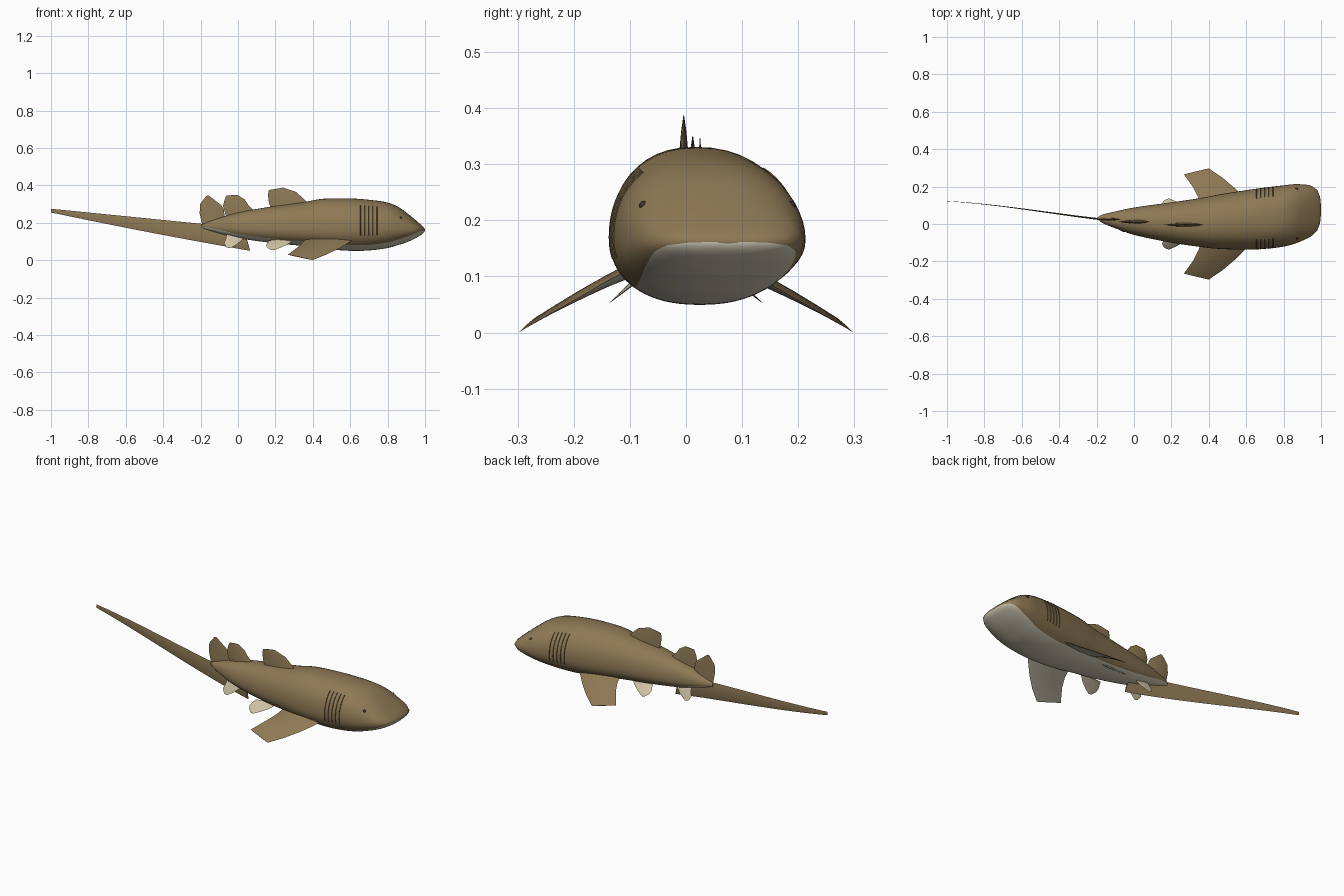
import bpy, bmesh, math
from mathutils import Vector

if "Cube" in bpy.data.objects:
    bpy.data.objects.remove(bpy.data.objects["Cube"])


def material(name, rgb):
    m = bpy.data.materials.new(name)
    m.diffuse_color = (*rgb, 1)
    m.use_nodes = True
    m.node_tree.nodes["Principled BSDF"].inputs["Base Color"].default_value = m.diffuse_color
    return m


BROWN = material("brown skin", (0.27, 0.19, 0.09))
BELLY = material("pale belly", (0.62, 0.58, 0.46))
CREAM = material("cream fin", (0.62, 0.54, 0.37))
DARK = material("dark brown slit", (0.12, 0.085, 0.04))
BLACK = material("dark eye", (0.04, 0.03, 0.02))

# Body stations: x, centre y, half width, top z, widest z, bottom z, belly edge angle
STATIONS = [
    (-0.195, 0.030, 0.006, 0.190, 0.182, 0.174, 10),
    (-0.170, 0.028, 0.022, 0.202, 0.180, 0.164, 15),
    (-0.100, 0.022, 0.045, 0.226, 0.178, 0.143, 25),
    (0.000, 0.015, 0.073, 0.255, 0.172, 0.118, 35),
    (0.200, 0.008, 0.108, 0.290, 0.168, 0.090, 42),
    (0.350, 0.008, 0.130, 0.310, 0.168, 0.076, 44),
    (0.450, 0.012, 0.145, 0.328, 0.168, 0.062, 45),
    (0.600, 0.022, 0.159, 0.330, 0.168, 0.050, 46),
    (0.700, 0.031, 0.164, 0.323, 0.168, 0.052, 46),
    (0.800, 0.043, 0.164, 0.308, 0.167, 0.065, 43),
    (0.860, 0.054, 0.159, 0.283, 0.165, 0.082, 38),
    (0.910, 0.063, 0.148, 0.247, 0.164, 0.099, 31),
    (0.950, 0.070, 0.134, 0.214, 0.163, 0.118, 22),
    (0.980, 0.074, 0.108, 0.188, 0.162, 0.136, 12),
    (0.995, 0.075, 0.070, 0.174, 0.162, 0.149, 6),
    (1.000, 0.075, 0.020, 0.165, 0.162, 0.159, 3),
]


def station(x):
    """Smoothly interpolated body station at x."""
    n = len(STATIONS)
    i = max(k for k in range(n - 1) if STATIONS[k][0] <= x or k == 0)
    a, b = STATIONS[i], STATIONS[i + 1]
    h = b[0] - a[0]
    t = (x - a[0]) / h

    def slope(k, c):
        p, q = STATIONS[max(k - 1, 0)], STATIONS[min(k + 1, n - 1)]
        return (q[c] - p[c]) / (q[0] - p[0])

    out = []
    for c in range(1, 7):
        if b[0] > 0.96:                       # plain blend at the blunt snout
            out.append(a[c] + (b[c] - a[c]) * t)
        else:
            out.append((2*t**3 - 3*t*t + 1) * a[c] + (t**3 - 2*t*t + t) * h * slope(i, c)
                       + (3*t*t - 2*t**3) * b[c] + (t**3 - t*t) * h * slope(i + 1, c))
    return out


def skin(x, ang, grow=0.0):
    """Point on the body surface at x and section angle."""
    cy, hw, top, mid, bot, _ = station(x)
    c, s = math.cos(ang), math.sin(ang)
    up = (top - mid) if s > 0 else (mid - bot)
    return Vector((x, cy + (hw + grow) * math.copysign(abs(c) ** 0.88, c),
                   mid + (up + grow) * math.copysign(abs(s) ** 0.92, s)))


def finish(name, bm, mats, angle=40):
    bmesh.ops.recalc_face_normals(bm, faces=bm.faces)
    me = bpy.data.meshes.new(name)
    bm.to_mesh(me)
    bm.free()
    for m in mats:
        me.materials.append(m)
    ob = bpy.data.objects.new(name, me)
    bpy.context.collection.objects.link(ob)
    bpy.ops.object.select_all(action='DESELECT')
    ob.select_set(True)
    bpy.context.view_layer.objects.active = ob
    bpy.ops.object.shade_smooth_by_angle(angle=math.radians(angle))
    return ob


# Body: lofted rings, with one vertex row lying on the belly colour edge
bm = bmesh.new()
xs = []
for a, b in zip(STATIONS, STATIONS[1:]):
    k = max(1, round((b[0] - a[0]) / 0.017))
    xs += [a[0] + (b[0] - a[0]) * j / k for j in range(k)]
xs.append(1.0)
LOW, HIGH = 18, 34
rings = []
for x in xs:
    e = math.radians(station(x)[5])
    angs = [-math.pi + e + (math.pi - 2 * e) * j / LOW for j in range(LOW)]
    angs += [-e + (math.pi + 2 * e) * j / HIGH for j in range(HIGH)]
    rings.append([bm.verts.new(skin(x, t)) for t in angs])
N = LOW + HIGH
for r, q in zip(rings, rings[1:]):
    for j in range(N):
        f = bm.faces.new((r[j], r[(j + 1) % N], q[(j + 1) % N], q[j]))
        f.material_index = 1 if j < LOW else 0
for r in (rings[0], rings[-1]):
    bm.faces.new(r)
finish("body", bm, [BROWN, BELLY], 60)


def fin(name, rows, thick, normal, mats, under=0, segs=8):
    """Lens-section fin: rows of (leading point, trailing point) from root to tip."""
    bm = bmesh.new()
    n = Vector(normal).normalized()
    sides = []
    for sign in (1, -1):
        grid = []
        for i, (a, b) in enumerate(rows):
            a, b = Vector(a), Vector(b)
            t = thick * (1 - 0.9 * i / (len(rows) - 1)) / 2
            grid.append([bm.verts.new(a.lerp(b, j / segs)
                         + n * sign * t * math.sin(math.pi * j / segs) ** 0.7)
                         for j in range(segs + 1)])
        for r, q in zip(grid, grid[1:]):
            for j in range(segs):
                f = bm.faces.new((r[j], r[j + 1], q[j + 1], q[j]))
                f.material_index = under if sign < 0 else 0
        sides.append(grid)
    for k in (0, -1):
        bm.faces.new(sides[0][k] + sides[1][k][::-1])
    bmesh.ops.remove_doubles(bm, verts=bm.verts, dist=0.00005)
    finish(name, bm, mats)


def upright(name, y, rows, thick):
    """Upright fin from (lead x, lead z, trail x, trail z) rows."""
    fin(name, [((a, y, b), (c, y, d)) for a, b, c, d in rows], thick, (0, 1, 0), [BROWN])


# Fins along the back
upright("first_dorsal_fin", -0.004, [(0.40, 0.28, 0.18, 0.26), (0.355, 0.325, 0.165, 0.31),
        (0.31, 0.365, 0.16, 0.35), (0.24, 0.388, 0.165, 0.375)], 0.024)
upright("second_dorsal_fin", 0.012, [(0.10, 0.25, -0.06, 0.22), (0.055, 0.295, -0.08, 0.29),
        (0.035, 0.325, -0.073, 0.32), (-0.005, 0.35, -0.062, 0.345)], 0.022)
upright("tail_upper_fin", 0.025, [(-0.07, 0.21, -0.19, 0.18), (-0.075, 0.27, -0.205, 0.25),
        (-0.09, 0.295, -0.203, 0.30), (-0.158, 0.347, -0.17, 0.343)], 0.016)

# Long blade tail, bending sideways
rows = []
for i in range(17):
    t = i / 16
    xb, xt = 0.065 - 1.065 * t, 0.03 - 1.03 * t
    bow = 0.012 * math.sin(math.pi * t)

    def bend(x):
        u = min(max((0.065 - x) / 1.065, 0), 1)
        return 0.004 + 0.118 * (u * u * (3 - 2 * u) * 0.5 + u * 0.5)
    rows.append(((xb, bend(xb), 0.05 + 0.205 * t - bow * 0.4),
                 (xt, bend(xt), 0.172 + 0.103 * t)))
fin("tail_blade", rows, 0.012, (0.1, 1, 0), [BROWN])

# Paired fins, gill slits and eyes
for s, tag in ((-1, "near"), (1, "far")):
    rows = [((0.63, 0.09, 0.118), (0.36, 0.09, 0.112)),
            ((0.59, 0.14, 0.092), (0.345, 0.14, 0.092)),
            ((0.535, 0.195, 0.060), (0.32, 0.19, 0.070)),
            ((0.47, 0.25, 0.029), (0.292, 0.23, 0.049)),
            ((0.40, 0.297, 0.001), (0.267, 0.265, 0.029))]
    rows = [[(x, s * y, z) for x, y, z in r] for r in rows]
    fin("pectoral_fin_" + tag, rows, 0.026, (0, s * 0.5, 0.87), [BROWN, BELLY], 1)

    rows = [((0.30, 0.07, 0.108), (0.165, 0.07, 0.105)),
            ((0.26, 0.10, 0.082), (0.15, 0.105, 0.082)),
            ((0.225, 0.12, 0.066), (0.155, 0.12, 0.068)),
            ((0.19, 0.136, 0.053), (0.172, 0.133, 0.056))]
    rows = [[(x, s * y, z) for x, y, z in r] for r in rows]
    fin("pelvic_fin_" + tag, rows, 0.010, (0, s * 0.5, 0.87), [CREAM])

    rows = [((0.04, 0.02, 0.135), (-0.06, 0.02, 0.145)),
            ((0.02, 0.035, 0.108), (-0.065, 0.035, 0.115)),
            ((-0.005, 0.045, 0.085), (-0.075, 0.045, 0.09)),
            ((-0.04, 0.056, 0.064), (-0.06, 0.054, 0.068))]
    rows = [[(x, 0.012 + s * y, z) for x, y, z in r] for r in rows]
    fin("anal_fin_" + tag, rows, 0.008, (0, s * 0.87, 0.5), [CREAM])

    def side(deg):
        a = math.radians(deg)
        return a if s > 0 else math.pi - a

    bm = bmesh.new()
    for g in range(5):
        x = 0.655 + 0.022 * g
        line = []
        for j in range(13):
            a = side(-16 + 66 * j / 12)
            line.append([bm.verts.new(skin(x + d, a, h))
                         for d, h in ((-0.0025, -0.001), (0, 0.002), (0.0025, -0.001))])
        for p, q in zip(line, line[1:]):
            for k in (0, 1):
                bm.faces.new((p[k], p[k + 1], q[k + 1], q[k]))
    finish("gill_slits_" + tag, bm, [DARK])

    bm = bmesh.new()
    bmesh.ops.create_uvsphere(bm, u_segments=14, v_segments=8, radius=0.008)
    bmesh.ops.translate(bm, verts=bm.verts, vec=skin(0.87, side(33), -0.004))
    finish("eye_" + tag, bm, [BLACK])
